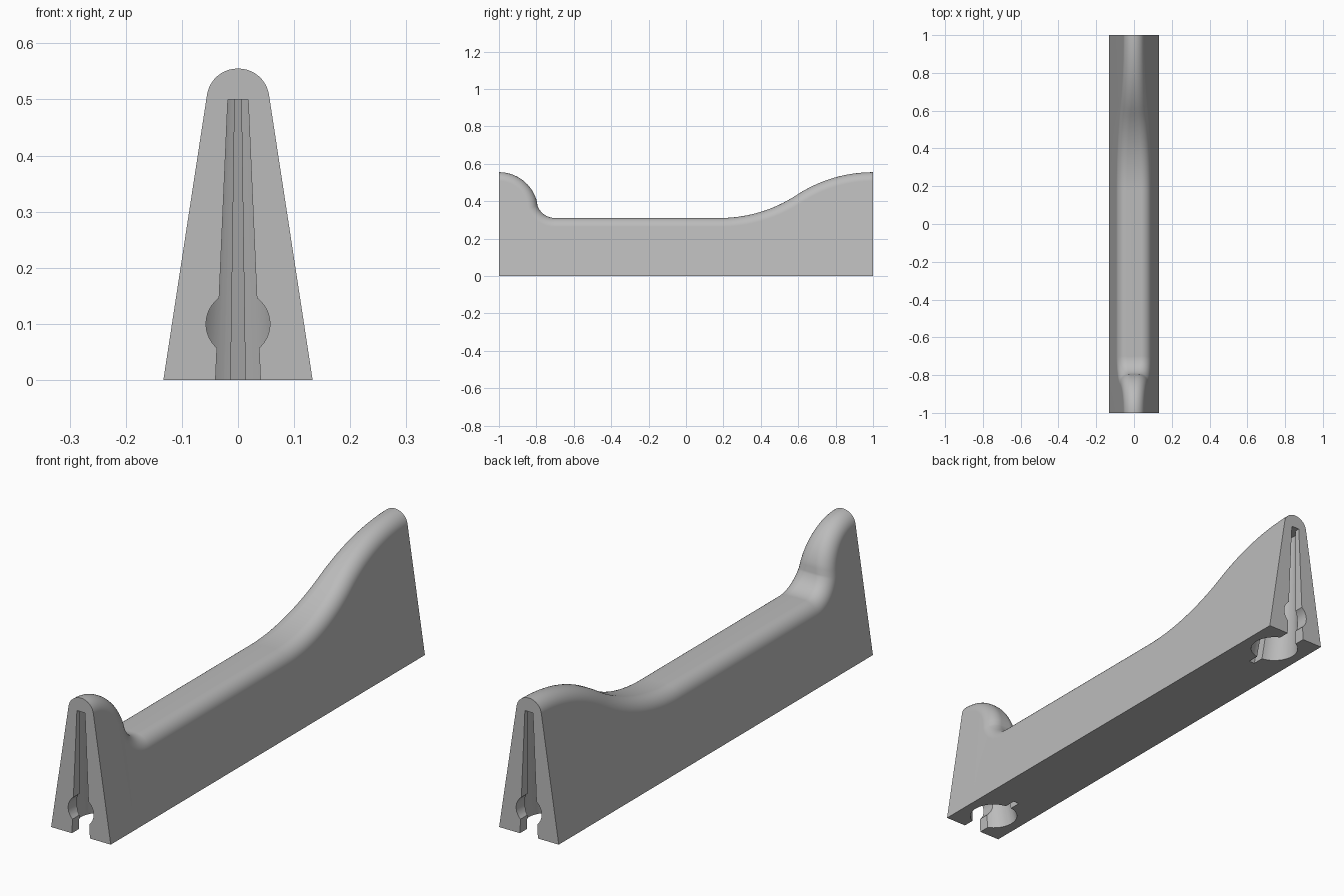
import bpy, bmesh
from math import pi, sin, cos, atan, asin, sqrt
from mathutils import Vector

if "Cube" in bpy.data.objects:
    bpy.data.objects.remove(bpy.data.objects["Cube"])

BASE = 0.133      # half width at the floor
TAPER = 0.153     # lean of the side walls
FILLET = 0.055    # rounding of the top edges

grey = bpy.data.materials.new("plain grey")
grey.use_nodes = True
colour = (0.5, 0.5, 0.5, 1)
grey.diffuse_color = colour
grey.node_tree.nodes["Principled BSDF"].inputs["Base Color"].default_value = colour


def loft(name, rings):
    """Skin closed rings of equal length and cap both ends."""
    bm = bmesh.new()
    loops = [[bm.verts.new(p) for p in ring] for ring in rings]
    for a, b in zip(loops, loops[1:]):
        for i in range(len(a)):
            j = (i + 1) % len(a)
            bm.faces.new((a[i], a[j], b[j], b[i]))
    bm.faces.new(loops[0])
    bm.faces.new(loops[-1])
    bmesh.ops.recalc_face_normals(bm, faces=bm.faces)
    mesh = bpy.data.meshes.new(name)
    bm.to_mesh(mesh)
    bm.free()
    obj = bpy.data.objects.new(name, mesh)
    mesh.materials.append(grey)
    bpy.context.collection.objects.link(obj)
    return obj


def arc(cy, cz, r, tilt0, tilt1, side, n=16):
    """Spine points with upward normals; side is 1 for a crest, -1 for a dip."""
    out = []
    for i in range(n + 1):
        t = tilt0 + (tilt1 - tilt0) * i / n
        normal = (sin(t), cos(t))
        out.append((cy + side * r * normal[0], cz + side * r * normal[1], normal))
    return out


# Top outline: short steep crest, dip, level run, long gentle rise
HIGH, LOW = 0.555, 0.31
steep = asin(0.3 / 0.31)
gentle = -asin(0.82 / 1.495)
spine = arc(-1, HIGH - 0.21, 0.21, 0, steep, 1)
spine += arc(-0.7, LOW + 0.1, 0.1, steep, 0, -1)[1:]
spine += arc(0.18, LOW + 0.75, 0.75, 0, gentle, -1)
spine += arc(1, HIGH - 0.745, 0.745, gentle, 0, 1)[1:]


def section(y, z, normal):
    ny, nz = normal
    lean = TAPER * nz
    core = BASE - TAPER * (z - FILLET * nz) - FILLET * sqrt(1 + lean ** 2)
    half = []
    for i in range(11):
        t = (pi / 2 - atan(lean)) * i / 10
        d = FILLET * (1 - cos(t))
        half.append(Vector((core + FILLET * sin(t), y - ny * d, z - nz * d)))
    half.append(Vector((BASE, half[-1].y, 0)))
    return half + [Vector((-p.x, p.y, p.z)) for p in reversed(half)]


body = loft("tapered_body", [section(*s) for s in spine])


# Keyhole pocket in each end: neck, round well and thin notch, shrinking upward
def keyhole():
    centre, r, neck, notch, tip = 0.13, 0.093, 0.04, 0.013, 0.27
    a0, a1 = asin(neck / r), pi - asin(notch / r)
    half = [(neck, -0.1)]
    for i in range(21):
        a = a0 + (a1 - a0) * i / 20
        half.append((r * sin(a), centre - r * cos(a)))
    half.append((notch, tip))
    return half + [(-x, d) for x, d in reversed(half)]


def cut(tool):
    tool.hide_render = True
    mod = body.modifiers.new("cut", "BOOLEAN")
    mod.operation, mod.solver, mod.object = "DIFFERENCE", "EXACT", tool
    bpy.ops.object.modifier_apply(modifier=mod.name)
    bpy.data.objects.remove(tool)


bpy.context.view_layer.objects.active = body
body.select_set(True)
plan = keyhole()
for end in (-1, 1):
    rings = []
    for z in (-0.05, 0.5):
        s = 1 - 1.1 * z
        rings.append([(x * s, end * (1 - d * s), z) for x, d in plan])
    cut(loft("pocket_cutter", rings))
    # Round opening through the end wall
    ring = [(0.057 * cos(2 * pi * i / 40), 0.1 + 0.057 * sin(2 * pi * i / 40)) for i in range(40)]
    cut(loft("round_cutter", [[(x, end * y, z) for x, z in ring] for y in (1.1, 0.88)]))

bpy.ops.object.shade_smooth_by_angle(angle=pi / 6)
weights = body.modifiers.new("even shading", "WEIGHTED_NORMAL")
weights.keep_sharp = True
